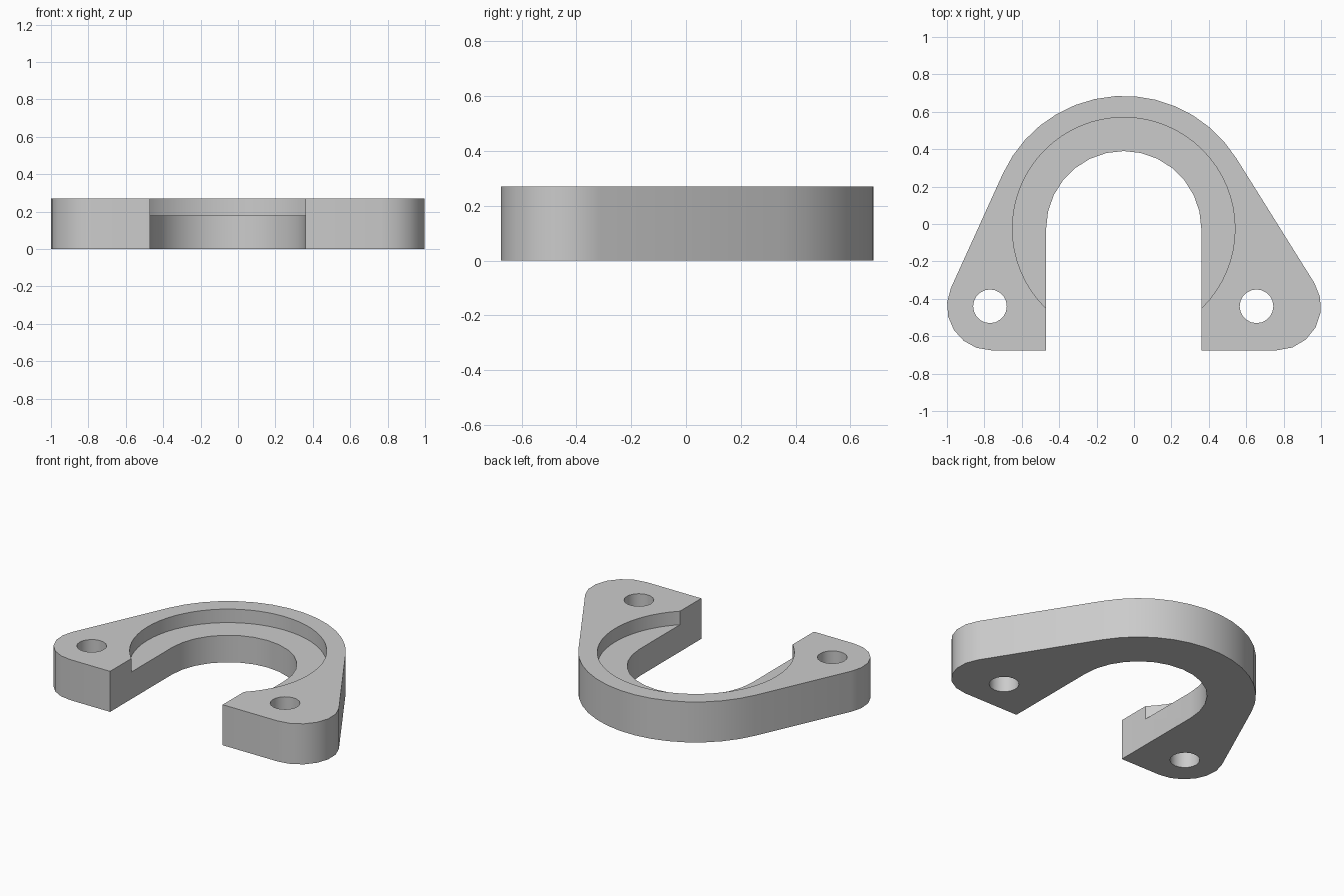
import bpy
import bmesh
from math import acos, atan2, cos, sin, hypot, pi, radians

if "Cube" in bpy.data.objects:
    bpy.data.objects.remove(bpy.data.objects["Cube"], do_unlink=True)

HEIGHT, LEDGE = 0.27, 0.18
CENTRE, R_OUT, R_RECESS, R_SLOT = (-0.055, -0.025), 0.71, 0.595, 0.415
EAR_L, EAR_R, R_EAR = (-0.765, -0.44), (0.765, -0.44), 0.235
HOLES, R_HOLE = {"left": (0.655, -0.44), "right": (-0.77, -0.44)}, 0.09
FRONT = EAR_L[1] - R_EAR

grey = bpy.data.materials.new("plain_grey")
grey.use_nodes = True
grey.diffuse_color = (0.6, 0.6, 0.6, 1)
grey.node_tree.nodes["Principled BSDF"].inputs["Base Color"].default_value = (0.6, 0.6, 0.6, 1)


def arc(centre, radius, start, end, steps):
    """Points along an arc, both ends included."""
    angles = [start + (end - start) * i / steps for i in range(steps + 1)]
    return [(centre[0] + radius * cos(a), centre[1] + radius * sin(a)) for a in angles]


def prism(name, outline, bottom, top):
    """Extrude a closed outline straight up."""
    bm = bmesh.new()
    face = bm.faces.new([bm.verts.new((x, y, bottom)) for x, y in outline])
    grown = bmesh.ops.extrude_face_region(bm, geom=[face])["geom"]
    verts = [v for v in grown if isinstance(v, bmesh.types.BMVert)]
    bmesh.ops.translate(bm, verts=verts, vec=(0, 0, top - bottom))
    bmesh.ops.recalc_face_normals(bm, faces=bm.faces)
    mesh = bpy.data.meshes.new(name)
    bm.to_mesh(mesh)
    bm.free()
    mesh.materials.append(grey)
    obj = bpy.data.objects.new(name, mesh)
    bpy.context.collection.objects.link(obj)
    return obj


def tangent_angle(ear, side):
    """Direction of the straight flank's normal between the ring and an ear."""
    dx, dy = ear[0] - CENTRE[0], ear[1] - CENTRE[1]
    return atan2(dy, dx) + side * acos((R_OUT - R_EAR) / hypot(dx, dy))


# Bracket outline: right-hand ear, round back, other ear, then the open slot
flank_r = tangent_angle(EAR_R, 1)
flank_l = tangent_angle(EAR_L, -1) % (2 * pi)
outline = arc(EAR_R, R_EAR, -pi / 2, flank_r, 6)
outline += arc(CENTRE, R_OUT, flank_r, flank_l, 14)
outline += arc(EAR_L, R_EAR, flank_l, 1.5 * pi, 6)
outline += [(CENTRE[0] - R_SLOT, FRONT)]
outline += arc(CENTRE, R_SLOT, pi, 0, 14)
outline += [(CENTRE[0] + R_SLOT, FRONT)]
bracket = prism("clamp_bracket", outline, 0, HEIGHT)

# Round seat recess and the two bolt holes
cutters = [prism("seat_recess_cutter", arc(CENTRE, R_RECESS, 0, 2 * pi, 64)[:-1], LEDGE, HEIGHT + 0.1)]
for side, spot in HOLES.items():
    cutters.append(prism(side + "_bolt_hole_cutter", arc(spot, R_HOLE, 0, 2 * pi, 20)[:-1], -0.1, HEIGHT + 0.1))

bpy.context.view_layer.objects.active = bracket
for cutter in cutters:
    cutter.hide_render = True
    cut = bracket.modifiers.new(cutter.name, "BOOLEAN")
    cut.operation, cut.solver, cut.object = "DIFFERENCE", "EXACT", cutter
    bpy.ops.object.modifier_apply(modifier=cut.name)
    bpy.data.objects.remove(cutter, do_unlink=True)

# Smooth curved walls, crisp rims
bpy.ops.object.select_all(action="DESELECT")
bracket.select_set(True)
bpy.ops.object.shade_smooth_by_angle(angle=radians(30))
